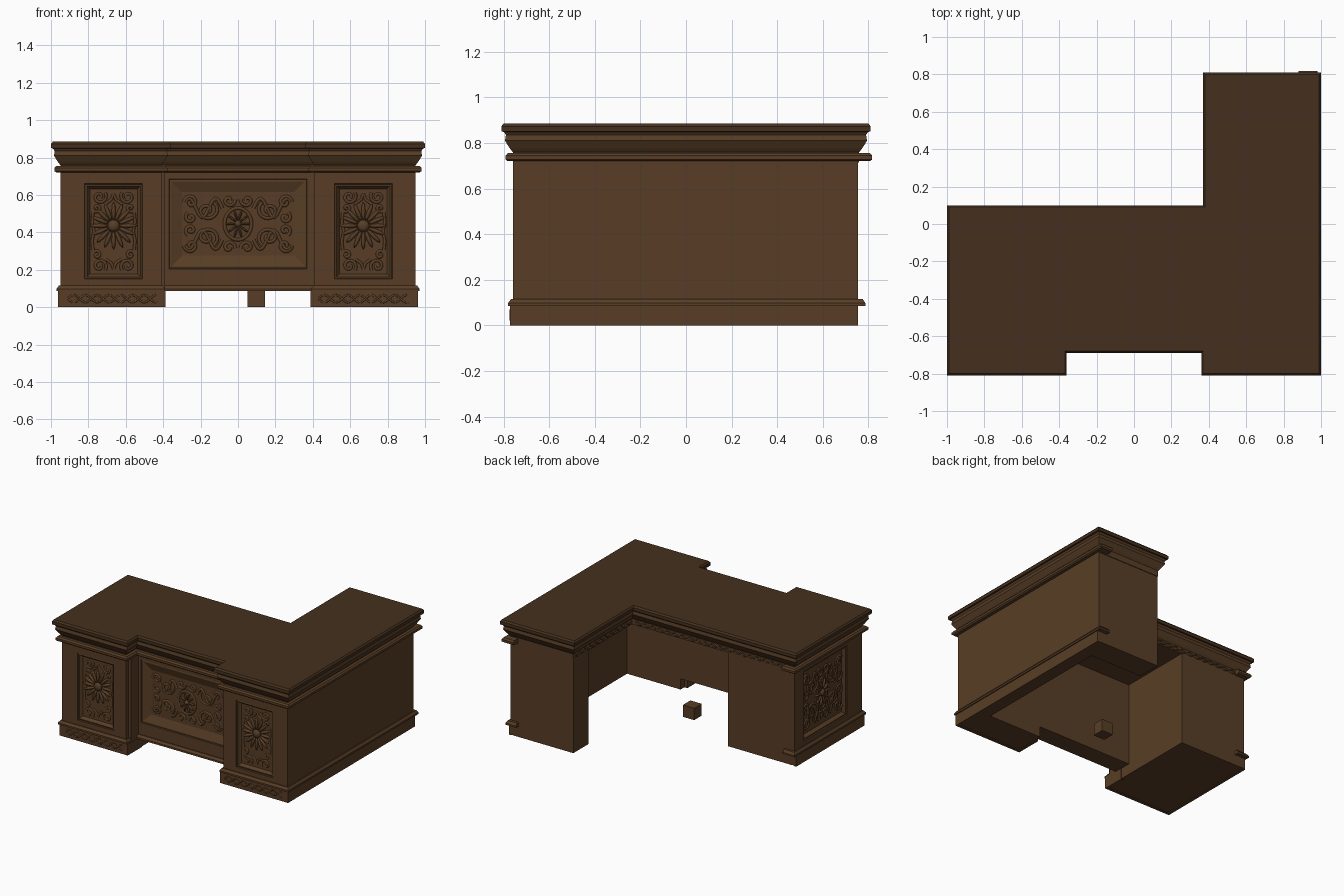
import bpy, bmesh, math
from mathutils import Matrix, Vector

if "Cube" in bpy.data.objects:
    bpy.data.objects.remove(bpy.data.objects["Cube"])


def material(name, rgb):
    m = bpy.data.materials.new(name)
    m.diffuse_color = (*rgb, 1)
    m.use_nodes = True
    m.node_tree.nodes["Principled BSDF"].inputs["Base Color"].default_value = m.diffuse_color
    return m


WOOD = material("brown wood", (0.098, 0.048, 0.019))
TOP = material("dark brown wood", (0.060, 0.030, 0.013))


def finish(bm, name, mat=WOOD, matrix=None, smooth=False):
    bmesh.ops.recalc_face_normals(bm, faces=bm.faces)
    me = bpy.data.meshes.new(name)
    bm.to_mesh(me)
    bm.free()
    me.materials.append(mat)
    if smooth:
        for p in me.polygons:
            p.use_smooth = True
    ob = bpy.data.objects.new(name, me)
    if matrix:
        ob.matrix_world = matrix
    bpy.context.collection.objects.link(ob)
    return ob


def box(name, x0, x1, y0, y1, z0, z1, mat=WOOD):
    bm = bmesh.new()
    bmesh.ops.create_cube(bm, size=1, matrix=Matrix.Translation(
        ((x0 + x1) / 2, (y0 + y1) / 2, (z0 + z1) / 2)) @ Matrix.Diagonal((x1 - x0, y1 - y0, z1 - z0, 1)))
    return finish(bm, name, mat)


def sweep(name, path, profile, closed=False, close_profile=True, mat=WOOD):
    """Sweep an (outward offset, height) profile along a right-angled path."""
    pts = [Vector(p) for p in path]
    n = len(pts)
    edges = [(pts[(i + 1) % n] - pts[i]).normalized() for i in range(n)]
    norm = [Vector((e.y, -e.x)) for e in edges]
    bm, rings = bmesh.new(), []
    for i, p in enumerate(pts):
        if closed or 0 < i < n - 1:
            d = norm[i - 1] + norm[i]
        else:
            d = norm[0] if i == 0 else norm[n - 2]
        rings.append([bm.verts.new((p.x + d.x * o, p.y + d.y * o, z)) for o, z in profile])
    k = len(profile)
    for i in range(n if closed else n - 1):
        a, b = rings[i], rings[(i + 1) % n]
        for j in range(k if close_profile else k - 1):
            bm.faces.new((a[j], b[j], b[(j + 1) % k], a[(j + 1) % k]))
    if closed:
        bm.faces.new([r[0] for r in rings])
        bm.faces.new([r[-1] for r in rings])
    else:
        bm.faces.new(rings[0])
        bm.faces.new(rings[-1])
    return finish(bm, name, mat)


# Table top: slab, and cornice that flares out from the body
front = [(-.95, -.76), (-.41, -.76), (-.41, -.64), (.41, -.64), (.41, -.76), (.95, -.76)]
outline = front + [(.95, .76), (.42, .76), (.42, .05), (-.95, .05)]
sweep("cornice", outline, [(0, .715), (0, .76), (.012, .775), (.034, .81), (.03, .835), (.04, .85)],
      True, False)
sweep("table_top", outline, [(.03, .848), (.05, .85), (.05, .873), (.04, .885)], True, False, TOP)

# Carcass: two pedestals, centre panel, side wall and end of the return
D = .03  # depth of the sunken panels
box("left_pedestal", -.95 + D, -.39, -.76 + D, .05, .003, .72)
box("right_pedestal_front", .41, .95, -.76 + D, -.52, .003, .72)
box("right_side_wall", .86, .95, -.76 + D, .755, .003, .72)
box("return_end", .42, .95, .57, .755, .003, .72)
box("centre_panel", -.41, .41, -.64 + D, -.52, .085, .72)
box("floor_block", .05, .145, -.26, -.17, 0, .09)

# Mouldings around the outer sides, ending in short returns at the back
ring = [(-.87, .06), (-.95, .06)] + front + [(.95, .785), (.88, .785)]
sweep("upper_moulding", ring, [(-.03, .72), (.022, .72), (.032, .728), (.032, .744), (.022, .755), (-.03, .755)])
ring = [(-.87, .06), (-.95, .06)] + front + [(.95, .767), (.88, .767)]
sweep("lower_moulding", ring, [(-.02, .085), (.02, .085), (.02, .098), (.008, .115), (-.02, .115)])
plinth = [(-.01, 0), (.012, 0), (.012, .085), (-.01, .085)]
sweep("left_plinth", [(-.95, .05), (-.95, -.76), (-.40, -.76), (-.40, -.60)], plinth)
sweep("right_plinth", [(.40, -.57), (.40, -.76), (.95, -.76), (.95, .755)], plinth)


# Carving helpers, in a local frame: x across, y up, z out of the face
def face(origin, right):
    r, up = Vector(right), Vector((0, 0, 1))
    m = Matrix((r, up, r.cross(up))).transposed().to_4x4()
    m.translation = origin
    return m


def facade(name, m, outer, w, h, slope):
    """Front skin (left, right, bottom, top) with a framed opening sunk to depth D."""
    l, r, b, t = outer
    bm, rings = bmesh.new(), []
    for x0, x1, y0, y1, z in [(l, r, b, t, -D), (l, r, b, t, 0)] + [
            (-w / 2 + i, w / 2 - i, -h / 2 + i, h / 2 - i, z)
            for i, z in ((0, 0), (.003, -.008), (.012, -.006), (slope, -D + .002))]:
        rings.append([bm.verts.new((x, y, z)) for x, y in ((x0, y0), (x1, y0), (x1, y1), (x0, y1))])
    for a, c in zip(rings, rings[1:]):
        for j in range(4):
            bm.faces.new((a[j], a[(j + 1) % 4], c[(j + 1) % 4], c[j]))
    bm.faces.new(rings[-1])
    finish(bm, name, WOOD, m)


def tube(name, m, lines, r=.008, z=0):
    cu = bpy.data.curves.new(name, 'CURVE')
    cu.dimensions = '3D'
    cu.bevel_depth, cu.bevel_resolution = r, 1
    for line in lines:
        s = cu.splines.new('POLY')
        s.points.add(len(line) - 1)
        for p, (x, y) in zip(s.points, line):
            p.co = (x, y, z, 1)
    cu.materials.append(WOOD)
    ob = bpy.data.objects.new(name, cu)
    ob.matrix_world = m
    bpy.context.collection.objects.link(ob)


def spiral(cx, cy, r, a0, turns, sx=1):
    return [(cx + sx * r * (1 - .8 * t / 20) * math.cos(a0 + turns * math.tau * t / 20),
             cy + r * (1 - .8 * t / 20) * math.sin(a0 + turns * math.tau * t / 20)) for t in range(21)]


def mirrored(lines):
    return [[(sx * x, sy * y) for x, y in l] for l in lines for sx in (-1, 1) for sy in (-1, 1)]


def petals(name, m, count, rx, ry, length, y=0):
    """Rosette of slim petals around a round boss, on the sunken field."""
    bm = bmesh.new()
    for i in range(count):
        a = math.tau * i / count
        d = length * .62
        bmesh.ops.create_uvsphere(bm, u_segments=8, v_segments=6, radius=1, matrix=Matrix.Translation(
            (d * rx * math.cos(a), y + d * ry * math.sin(a), -D + .002)) @ Matrix.Rotation(a, 4, 'Z')
            @ Matrix.Diagonal((length * .4, length * .09, .014, 1)))
    bmesh.ops.create_uvsphere(bm, u_segments=12, v_segments=6, radius=1, matrix=Matrix.Translation(
        (0, y, -D + .002)) @ Matrix.Diagonal((length * .26, length * .26, .018, 1)))
    finish(bm, name, WOOD, m, True)


# Pedestal front panels with a rosette and scrolls
for side, x, l, r in (("left", -.665, -.95, -.41), ("right", .67, .41, .95)):
    m = face((x, -.76, .405), (1, 0, 0))
    facade(side + "_panel", m, (l - x, r - x, -.40, .315), .31, .51, .028)
    petals(side + "_rosette", m, 16, 1, 1, .125, .03)
    tube(side + "_scrolls", m, mirrored([
        spiral(.075, .185, .038, 2.5, 1.2), spiral(.09, .125, .022, -1, -1), [(0, .2), (.012, .17), (.04, .15)],
        [(.11, .1), (.115, .05), (.105, 0)]]), .009, -D)


# Large scrolled panels: centre front and left side
def scroll_panel(name, m, outer, w, h, slope):
    facade(name + "_panel", m, outer, w, h, slope)
    a, b = w / 2 - slope, h / 2 - slope
    vine = [(a * (.28 + .66 * t / 16), b * (.5 + .3 * math.sin(t * .55))) for t in range(17)]
    oval = [(a * .24 * math.cos(t * math.pi / 16), b * .5 * math.sin(t * math.pi / 16)) for t in range(9)]
    tube(name + "_scrolls", m, mirrored([
        spiral(a * .55, b * .42, b * .32, 2.2, 1.3, 1.1), spiral(a * .84, b * .68, b * .22, 0, 1.1),
        spiral(a * .84, b * .2, b * .18, 1, -1), spiral(a * .16, b * .74, b * .2, 3, 1), vine, oval]), .010, -D)
    petals(name + "_cartouche", m, 10, .9, 1.1, b * .42)


scroll_panel("centre", face((0, -.64, .445), (1, 0, 0)), (-.41, .41, -.36, .275), .74, .48, .07)
scroll_panel("side", face((-.95, -.32, .415), (0, -1, 0)), (-.37, .44, -.41, .305), .52, .53, .03)


# Wavy carved bands on the aprons and plinths
def band(name, origin, right, length, amp):
    n = int(length / .012)
    tube(name, face(origin, right),
         [[(length * (i / n - .5), amp * s * math.sin(i * .6)) for i in range(n + 1)] for s in (1, -1)], .006)


band("back_apron_carving", (-.26, .05, .738), (-1, 0, 0), 1.3, .012)
band("return_apron_carving", (.42, .4, .738), (0, -1, 0), .66, .012)
for x in (-.67, .67):
    band("plinth_carving", (x, -.77, .045), (1, 0, 0), .48, .02)
